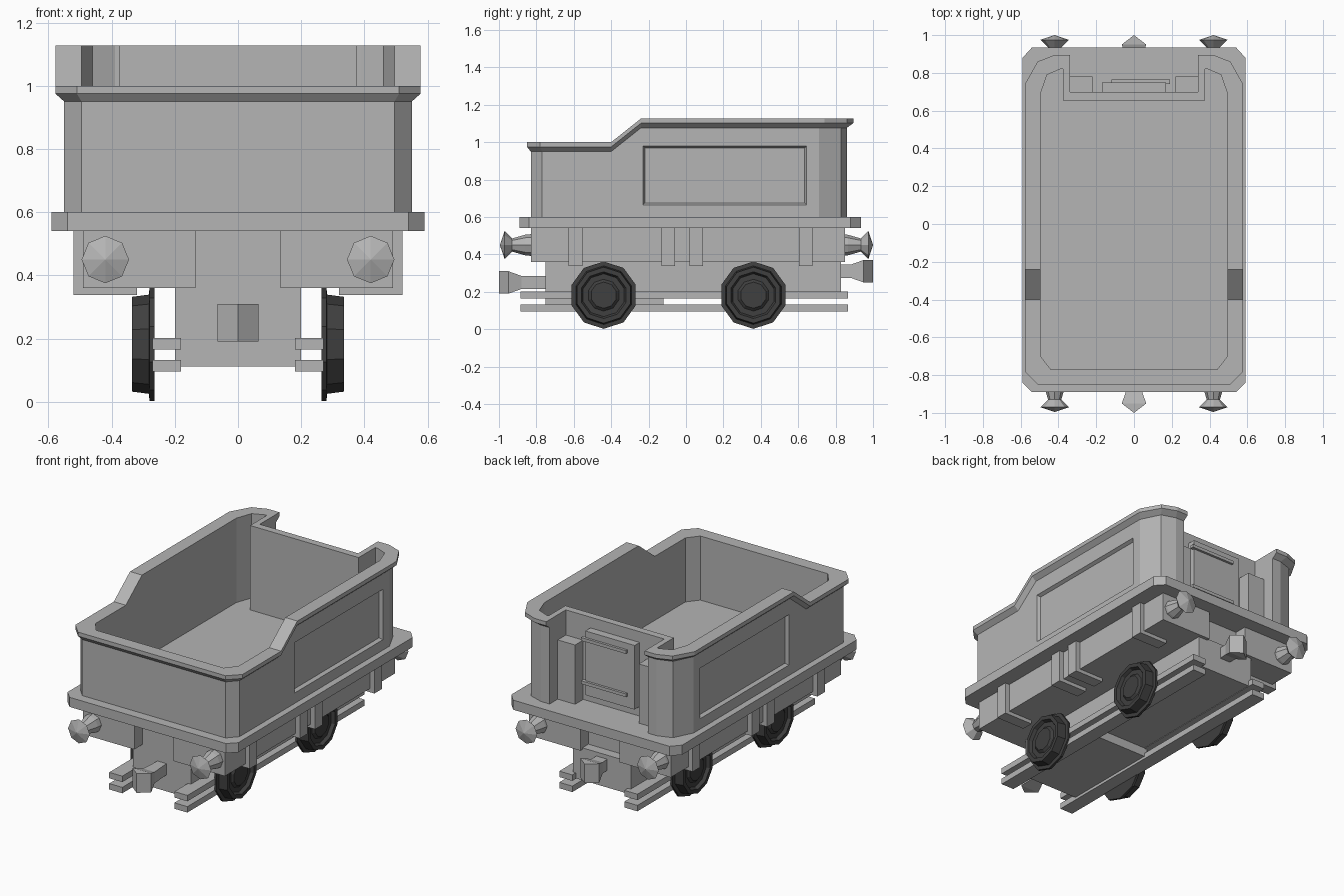
import bpy, bmesh, math
from mathutils import Vector

old = bpy.data.objects.get("Cube")
if old:
    bpy.data.objects.remove(old, do_unlink=True)


def material(name, c):
    m = bpy.data.materials.new(name)
    m.use_nodes = True
    m.diffuse_color = (*c, 1)
    m.node_tree.nodes["Principled BSDF"].inputs["Base Color"].default_value = (*c, 1)
    return m


GREY = material("light grey", (0.46, 0.46, 0.46))
DARK = material("wheel black", (0.05, 0.05, 0.05))


def finish(name, bm, mat=GREY):
    bmesh.ops.remove_doubles(bm, verts=bm.verts[:], dist=0.0005)
    bmesh.ops.recalc_face_normals(bm, faces=bm.faces[:])
    me = bpy.data.meshes.new(name)
    bm.to_mesh(me)
    bm.free()
    me.materials.append(mat)
    ob = bpy.data.objects.new(name, me)
    bpy.context.collection.objects.link(ob)
    return ob


def box(name, x0, x1, y0, y1, z0, z1):
    bm = bmesh.new()
    bmesh.ops.create_cube(bm, size=1)
    for v in bm.verts:
        v.co = ((x0 + x1) / 2 + v.co.x * (x1 - x0), (y0 + y1) / 2 + v.co.y * (y1 - y0),
                (z0 + z1) / 2 + v.co.z * (z1 - z0))
    return finish(name, bm)


def box_pair(name, x0, x1, *yz):
    box("left_" + name, x0, x1, *yz)
    box("right_" + name, -x1, -x0, *yz)


def bridge(bm, rings, closed=False):
    """Join successive rings of points with quads."""
    vs = [[bm.verts.new(p) for p in r] for r in rings]
    n = len(vs[0])
    for a, b in zip(vs, vs[1:] + (vs[:1] if closed else [])):
        for i in range(n):
            j = (i + 1) % n
            bm.faces.new((a[i], a[j], b[j], b[i]))
    return vs


def lathe(name, profile, sides, axis, centre, mat=GREY):
    """Turn (distance, radius) pairs round a horizontal axis."""
    bm = bmesh.new()
    c, axis = Vector(centre), Vector(axis)
    side = axis.cross(Vector((0, 0, 1)))
    rings = []
    for d, r in profile:
        angles = [2 * math.pi * i / sides for i in range(sides)]
        rings.append([c + axis * d + side * r * math.sin(a) + Vector((0, 0, r * math.cos(a)))
                      for a in angles])
    vs = bridge(bm, rings)
    bm.faces.new(vs[0])
    bm.faces.new(vs[-1])
    return finish(name, bm, mat)


# Running plate with clipped corners
bm = bmesh.new()
plan = [(0.54, -0.89), (0.59, -0.84), (0.59, 0.88), (0.54, 0.935)]
plan += [(-x, y) for x, y in reversed(plan)]
vs = bridge(bm, [[(x, y, z) for x, y in plan] for z in (0.54, 0.60)])
for ring in vs:
    bm.faces.new(ring)
finish("running_plate", bm)

# Open tank: wall, flared lip and inner face, with a recess at the back
wall = [(0.495, -0.83), (0.55, -0.77), (0.55, -0.40), (0.55, -0.24), (0.55, 0.71),
        (0.49, 0.83), (0.40, 0.86), (0.34, 0.86), (0.34, 0.70)]
lip = [(0.51, -0.85), (0.578, -0.78), (0.578, -0.40), (0.578, -0.24), (0.578, 0.74),
       (0.51, 0.86), (0.42, 0.895), (0.34, 0.895), (0.34, 0.70)]
inner = [(0.44, -0.77), (0.495, -0.70), (0.495, -0.40), (0.495, -0.24), (0.495, 0.69),
         (0.46, 0.79), (0.39, 0.82), (0.375, 0.82), (0.375, 0.655)]


def top(y):
    return 1.0 + 0.127 * min(1, max(0, (y + 0.40) / 0.16))


def loop(half, drop=None):
    pts = half + [(-x, y) for x, y in reversed(half)]
    return [(x, y, 0.59 if drop is None else top(y) - drop) for x, y in pts]


bm = bmesh.new()
bridge(bm, [loop(wall), loop(wall, 0.05), loop(lip, 0.025), loop(lip, 0), loop(inner, 0),
            loop(inner)], closed=True)
bmesh.ops.recalc_face_normals(bm, faces=bm.faces[:])
# Sunken side panels
sides = [f for f in bm.faces if abs(f.normal.x) > 0.99
         and abs(abs(f.calc_center_median().x) - 0.55) < 0.01 and f.calc_center_median().y > 0.1]
for f in sides:
    bmesh.ops.inset_individual(bm, faces=[f], thickness=0.05)
    mid = f.calc_center_median()
    for v in f.verts:
        v.co.y = -0.23 if v.co.y < mid.y else 0.645
        v.co.z = 0.665 if v.co.z < mid.z else 0.98
    f.normal_update()
    bmesh.ops.inset_individual(bm, faces=[f], thickness=0.015, depth=-0.02)
finish("tank", bm)

# Rear lockers, door and door bars
box_pair("rear_locker", 0.22, 0.34, 0.69, 0.78, 0.59, 0.97)
box("rear_door", -0.17, 0.17, 0.69, 0.75, 0.66, 1.06)
for i, z in enumerate((0.73, 1.00)):
    box(f"door_bar_{i + 1}", -0.12, 0.19, 0.74, 0.765, z, z + 0.02)

# Chassis, buffer beams and lower tank
box("chassis", -0.49, 0.49, -0.75, 0.77, 0.36, 0.545)
box_pair("front_beam", 0.135, 0.49, -0.83, -0.74, 0.36, 0.545)
box_pair("back_beam", 0.135, 0.49, 0.76, 0.85, 0.36, 0.545)
box("lower_tank_front", -0.20, 0.20, -0.75, -0.12, 0.112, 0.37)
box("lower_tank_back", -0.20, 0.20, -0.13, 0.83, 0.168, 0.37)

# Hangers on the frame sides
for i, y in enumerate((-0.59, -0.095, 0.055, 0.64)):
    box_pair(f"hanger_{i + 1}", 0.32, 0.52, y - 0.037, y + 0.037, 0.337, 0.545)

# Long bars inside the wheels
box_pair("upper_bar", 0.18, 0.27, -0.885, 0.865, 0.165, 0.202)
box_pair("lower_bar", 0.18, 0.27, -0.885, 0.865, 0.095, 0.132)

# Wheels
wheel = [(0.265, 0.10), (0.265, 0.18), (0.28, 0.18), (0.282, 0.157), (0.335, 0.15),
         (0.335, 0.125), (0.315, 0.115), (0.315, 0.085), (0.328, 0.07)]
for end, y in (("front", -0.44), ("back", 0.36)):
    for side, s in (("left", 1), ("right", -1)):
        lathe(f"{end}_{side}_wheel", wheel, 10, (s, 0, 0), (0, y, 0.182), DARK)

# Buffers
buffer = [(-0.01, 0.058), (0.02, 0.055), (0.09, 0.035), (0.13, 0.075), (0.155, 0.001)]
for end, s, y in (("front", -1, -0.84), ("back", 1, 0.845)):
    for side, x in (("left", 0.42), ("right", -0.42)):
        lathe(f"{end}_{side}_buffer", buffer, 8, (0, s, 0), (x, y, 0.45))

# Couplers, each ending in an upright ridge
for end, s, z in (("front", -1, 0.25), ("back", 1, 0.31)):
    bm = bmesh.new()
    sections = [(0.74, 0.03, 0.035), (0.88, 0.04, 0.035), (0.95, 0.065, 0.06), (1.0, 0, 0.06)]
    vs = bridge(bm, [[(-a, s * y, z - b), (a, s * y, z - b), (a, s * y, z + b), (-a, s * y, z + b)]
                     for y, a, b in sections])
    bm.faces.new(vs[0])
    bmesh.ops.dissolve_degenerate(bm, dist=0.0001, edges=bm.edges[:])
    finish(end + "_coupler", bm)
